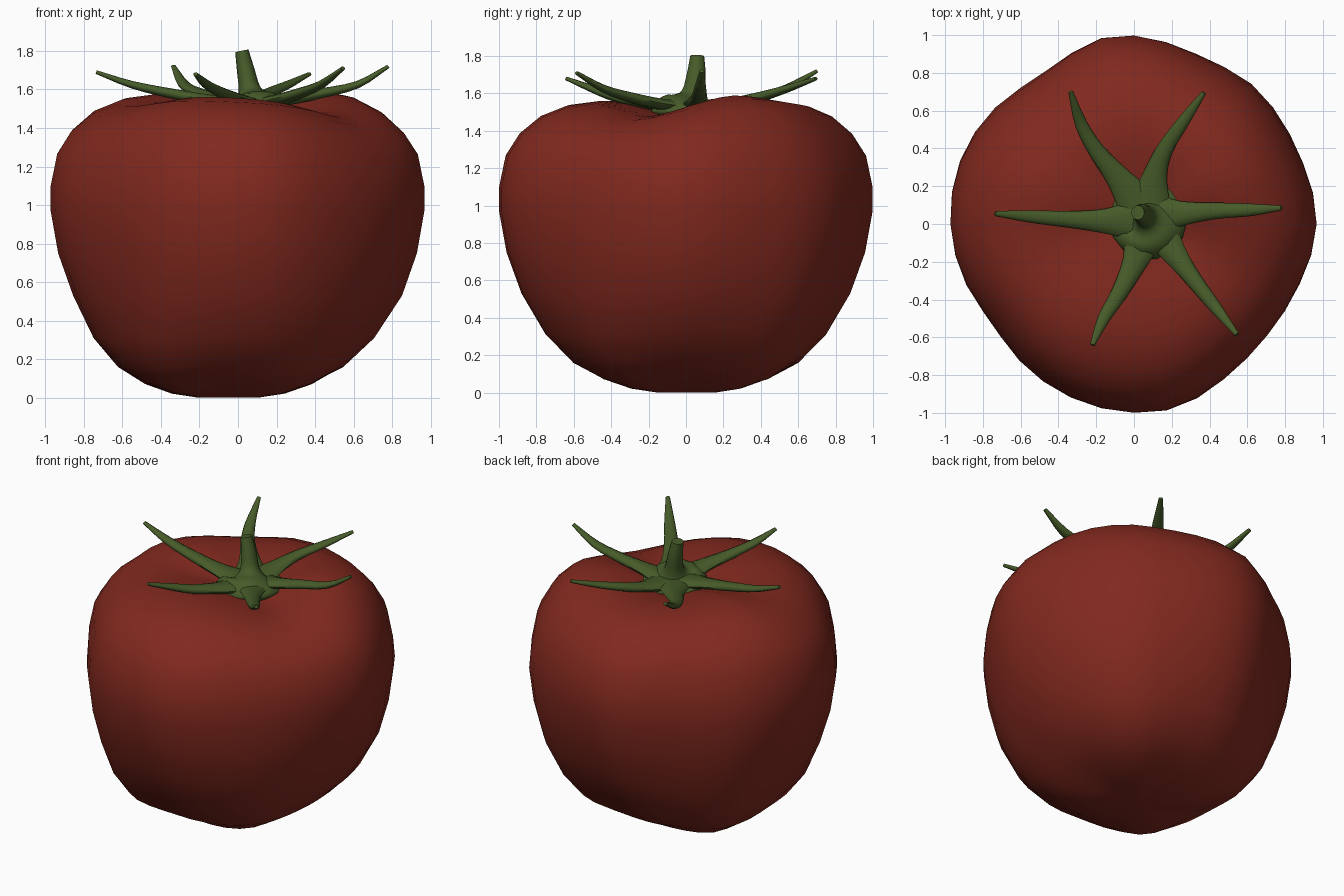
import bpy, bmesh, math
from mathutils import Vector

if "Cube" in bpy.data.objects:
    bpy.data.objects.remove(bpy.data.objects["Cube"])


def material(name, rgb):
    m = bpy.data.materials.new(name)
    m.diffuse_color = (*rgb, 1)
    m.use_nodes = True
    m.node_tree.nodes["Principled BSDF"].inputs["Base Color"].default_value = m.diffuse_color
    return m


RED = material("tomato red", (0.22, 0.022, 0.013))
GREEN = material("leaf green", (0.062, 0.105, 0.022))


def loft(name, rings, mat):
    """Skin a list of equal-length rings and cap both ends."""
    bm = bmesh.new()
    vs = [[bm.verts.new(p) for p in ring] for ring in rings]
    n = len(vs[0])
    for a, b in zip(vs, vs[1:]):
        for i in range(n):
            j = (i + 1) % n
            bm.faces.new((a[i], a[j], b[j], b[i]))
    for ring, flip in ((vs[0], True), (vs[-1], False)):
        c = bm.verts.new(sum((v.co for v in ring), Vector()) / n)
        for i in range(n):
            tri = (ring[i], ring[(i + 1) % n], c)
            bm.faces.new(tri[::-1] if flip else tri)
    bmesh.ops.recalc_face_normals(bm, faces=bm.faces)
    me = bpy.data.meshes.new(name)
    bm.to_mesh(me)
    bm.free()
    ob = bpy.data.objects.new(name, me)
    bpy.context.collection.objects.link(ob)
    me.materials.append(mat)
    bpy.ops.object.select_all(action='DESELECT')
    ob.select_set(True)
    bpy.context.view_layer.objects.active = ob
    bpy.ops.object.shade_smooth_by_angle(angle=math.radians(60))
    return ob


def around(table, deg):
    """Smoothly interpolate a periodic (angle, value) table."""
    t = ([(a - 360, v) for a, v in table[-2:]] + table + [(a + 360, v) for a, v in table[:2]])
    for (a0, v0), (a1, v1), (a2, v2), (a3, v3) in zip(t, t[1:], t[2:], t[3:]):
        if a1 <= deg <= a2:
            h = a2 - a1
            k = (deg - a1) / h
            m1, m2 = (v2 - v0) / (a2 - a0) * h, (v3 - v1) / (a3 - a1) * h
            return (v1 * (2 * k**3 - 3 * k**2 + 1) + m1 * (k**3 - 2 * k**2 + k)
                    + v2 * (3 * k**2 - 2 * k**3) + m2 * (k**3 - k**2))


def smooth_path(pts, steps=3):
    """Catmull-Rom samples through points of any dimension."""
    pts = [Vector(p) for p in pts]
    ext = [2 * pts[0] - pts[1]] + pts + [2 * pts[-1] - pts[-2]]
    out = []
    for p0, p1, p2, p3 in zip(ext, ext[1:], ext[2:], ext[3:]):
        for s in range(steps):
            t = s / steps
            out.append(0.5 * (2 * p1 + (p2 - p0) * t + (2 * p0 - 5 * p1 + 4 * p2 - p3) * t * t
                              + (3 * p1 - p0 - 3 * p2 + p3) * t ** 3))
    return out + [pts[-1]]


def tube(name, path, widths, heights, up, mat, sides=10):
    """Sweep an elliptical section with varying half sizes along a path."""
    pos = smooth_path(path)
    size = smooth_path(list(zip(widths, heights)))
    rings = []
    for i, p in enumerate(pos):
        tan = (pos[min(i + 1, len(pos) - 1)] - pos[max(i - 1, 0)]).normalized()
        side = tan.cross(Vector(up)).normalized()
        nrm = side.cross(tan)
        w, h = size[i]
        rings.append([p + side * w * math.cos(k * math.tau / sides)
                      + nrm * h * math.sin(k * math.tau / sides) for k in range(sides)])
    return loft(name, rings, mat)


# Tomato body: irregular outline swept through a side profile
OUTLINE = [(0, .967), (23, .95), (39, .96), (52, .968), (66, .955), (84, .985), (97, 1.005),
           (108, .97), (123, .932), (143, .964), (160, .98), (180, .972), (197, .95), (215, .92),
           (234, .952), (248, .975), (265, .995), (282, 1.0), (302, .945), (319, .92), (338, .93)]
RIM = [(5, -.015), (28, .028), (60, .01), (90, -.01), (130, -.01), (160, .015), (195, -.03),
       (240, 0), (275, -.01), (305, -.045), (328, -.085), (345, -.065)]
# radius, height, share of rim waviness, share of dimple offset
PROFILE = [(.12, .002, 0, 0), (.26, .022, 0, 0), (.43, .072, 0, 0), (.6, .16, 0, 0),
           (.75, .31, 0, 0), (.88, .53, 0, 0), (.96, .75, 0, 0), (1, .97, 0, 0),
           (1, 1.1, .05, 0), (.965, 1.27, .25, 0), (.89, 1.39, .55, 0), (.78, 1.485, .85, .1),
           (.65, 1.54, 1, .3), (.5, 1.56, 1, .5), (.35, 1.545, .9, .7), (.2, 1.51, .5, .9),
           (.09, 1.48, .15, 1)]
N = 36
rings = []
for r, z, wave, off in PROFILE:
    ring = []
    for i in range(N):
        d = 360 * i / N
        a = math.radians(d)
        # Diagonals are fuller below the waist and slimmer at the shoulder
        diag = math.sin(2 * a) ** 2
        full = r ** (1 - .3 * diag) if z < 1 else r * (1 - .012 * diag * (z < 1.42))
        rr = full * around(OUTLINE, d)
        low = -.05 * max(0, 1 - z / .5)
        ring.append((rr * math.cos(a) + .06 * off + low, rr * math.sin(a) + .03 * off,
                     z + wave * around(RIM, d)))
    rings.append(ring)
loft("tomato_body", rings, RED)

# Stem flaring into the calyx hub
tube("stem_and_hub",
     [(.075, .02, 1.46), (.075, .02, 1.5), (.075, .02, 1.535), (.073, .025, 1.552),
      (.06, .04, 1.6), (.04, .055, 1.7), (.02, .06, 1.8)],
     [.16, .205, .18, .1, .058, .046, .035], [.16, .21, .185, .11, .065, .052, .038],
     (0, 1, 0), GREEN, 14)

# Six curling sepals: plan points and tip height
SEPALS = [([(.04, .08), (-.08, .24), (-.2, .39), (-.28, .53), (-.335, .7)], 1.72),
          ([(.08, .08), (.11, .25), (.16, .39), (.26, .54), (.37, .695)], 1.68),
          ([(.1, .05), (.25, .055), (.43, .07), (.62, .075), (.78, .085)], 1.72),
          ([(.1, .02), (.21, -.15), (.32, -.3), (.43, -.44), (.545, -.585)], 1.71),
          ([(.06, -.03), (.005, -.2), (-.08, -.37), (-.16, -.5), (-.22, -.64)], 1.68),
          ([(.04, .02), (-.15, .015), (-.35, .025), (-.55, .04), (-.735, .055)], 1.69)]
for i, (plan, tip) in enumerate(SEPALS):
    heights = (1.52, 1.545, 1.58, 1.625, tip)
    tube(f"sepal_{i + 1}", [(x, y, z) for (x, y), z in zip(plan, heights)],
         [.12, .066, .044, .033, .013], [.032, .03, .027, .02, .01], (0, 0, 1), GREEN)
